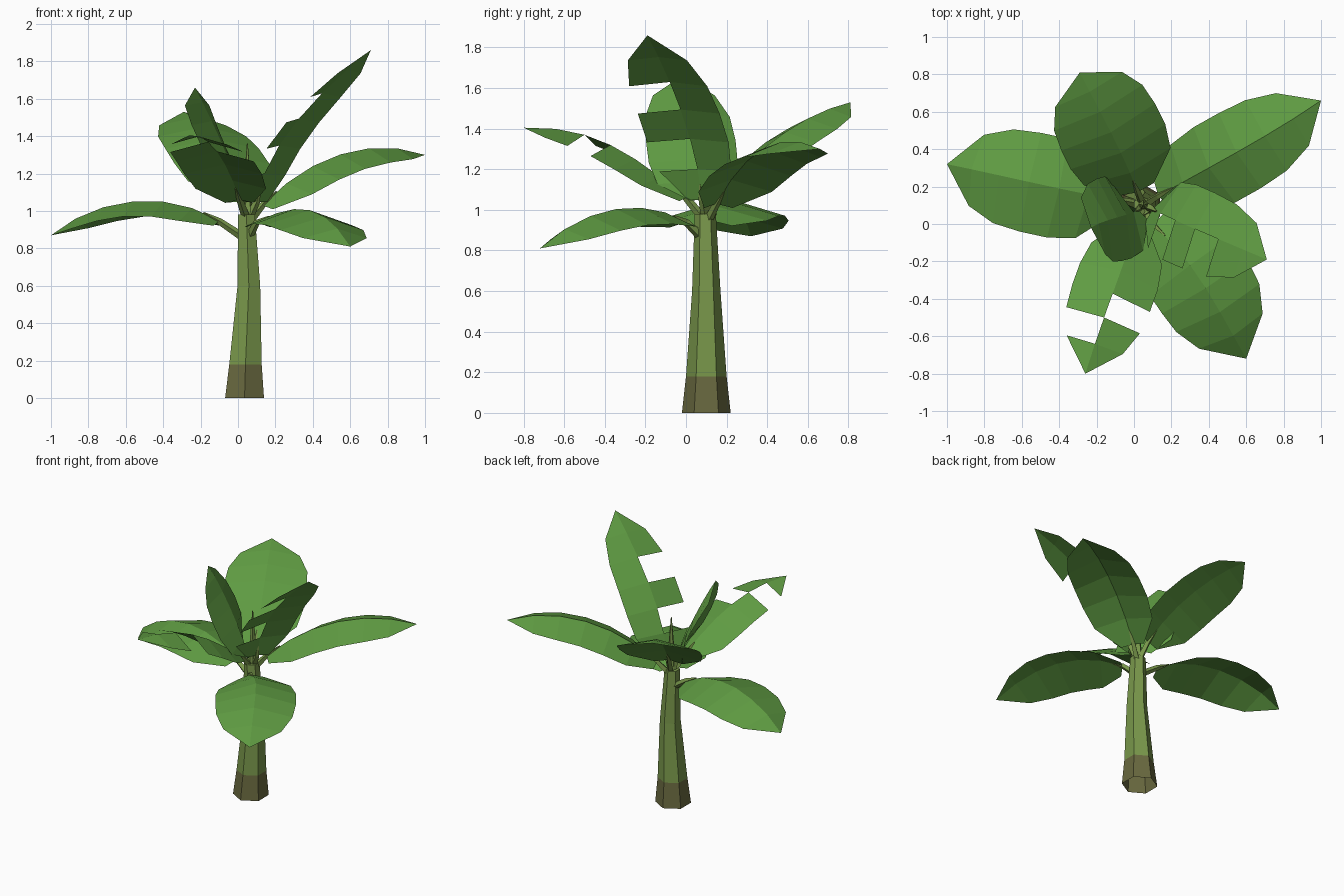
import bpy, bmesh, math
from mathutils import Vector

old = bpy.data.objects.get("Cube")
if old:
    bpy.data.objects.remove(old, do_unlink=True)


def material(name, rgb):
    mat = bpy.data.materials.new(name)
    mat.use_nodes = True
    mat.diffuse_color = (*rgb, 1)
    mat.node_tree.nodes["Principled BSDF"].inputs["Base Color"].default_value = (*rgb, 1)
    return mat


LEAF = material("leaf green", (0.115, 0.33, 0.055))
STEM = material("stem green", (0.19, 0.31, 0.07))
BARK = material("bark brown", (0.14, 0.14, 0.05))


def add_object(name, bm, *mats):
    mesh = bpy.data.meshes.new(name)
    bm.to_mesh(mesh)
    bm.free()
    for mat in mats:
        mesh.materials.append(mat)
    obj = bpy.data.objects.new(name, mesh)
    bpy.context.collection.objects.link(obj)
    return obj


def tube(name, rings, sides, mats, cap_end=True, split=None):
    """Loft polygon rings of (centre, radius); faces above split use the second material."""
    bm = bmesh.new()
    loops = []
    axis = (Vector(rings[-1][0]) - Vector(rings[0][0])).normalized()
    turn = Vector((0, 0, 1)).rotation_difference(axis) if split is None else None
    for centre, radius in rings:
        loop = []
        for i in range(sides):
            a = math.pi / 2 + math.tau * i / sides
            offset = Vector((math.cos(a), math.sin(a), 0)) * radius
            if turn:
                offset.rotate(turn)
            loop.append(bm.verts.new(Vector(centre) + offset))
        loops.append(loop)
    for lower, upper in zip(loops, loops[1:]):
        for i in range(sides):
            j = (i + 1) % sides
            face = bm.faces.new((lower[i], lower[j], upper[j], upper[i]))
            if split is not None and face.calc_center_median().z > split:
                face.material_index = 1
    if cap_end:
        cap = bm.faces.new(loops[-1])
        cap.material_index = len(mats) - 1
    return add_object(name, bm, *mats)


def through(points, t):
    """Cubic passing through four evenly timed points."""
    total = Vector((0, 0, 0))
    for i, p in enumerate(points):
        weight = 1.0
        for j in range(4):
            if j != i:
                weight *= (3 * t - j) / (i - j)
        total += Vector(p) * weight
    return total


OUTLINE = (0.35, 0.9, 1, 1, 0.95, 0.72, 0)


def leaf(name, points, width, droop, torn=()):
    """Folded blade along a midrib; torn lists the missing (side, segment) pieces."""
    bm = bmesh.new()
    rows = []
    last = len(OUTLINE) - 1
    for k, w in enumerate(OUTLINE):
        t = k / last
        mid = through(points, t)
        tangent = (through(points, t + 0.01) - through(points, t - 0.01)).normalized()
        side = Vector((-tangent.y, tangent.x, 0)).normalized()
        down = -tangent.cross(side) * droop * w
        rows.append({s: bm.verts.new(mid + side * s * width * w + down * abs(s))
                     for s in (-1, 0, 1)})
    for k, (a, b) in enumerate(zip(rows, rows[1:])):
        for s in (1, -1):
            if (s, k) in torn:
                continue
            quad = (a[0], b[0], b[s], a[s])
            bm.faces.new(quad if s > 0 else quad[::-1])
    bmesh.ops.delete(bm, geom=[v for v in bm.verts if not v.link_faces], context="VERTS")
    bmesh.ops.remove_doubles(bm, verts=bm.verts, dist=0.0005)
    add_object(name, bm, LEAF)
    # Stalk joining the blade to the trunk
    base = Vector(points[0])
    start = Vector((0.05, 0.1, min(base.z - 0.1, 0.94)))
    tube(name + "_stalk", [(start, 0.024), (base, 0.018), (through(points, 0.1), 0.004)],
         4, [STEM])


# Trunk with a brown foot and an open underside
tube("trunk", [((0.035, 0.1, 0), 0.12), ((0.04, 0.1, 0.18), 0.1),
               ((0.058, 0.1, 0.6), 0.07), ((0.045, 0.095, 0.98), 0.052)],
     6, [BARK, STEM], split=0.18)

# Rolled young shoot
tube("young_shoot", [((0.05, 0.1, 0.95), 0.03), ((0.05, 0.1, 1.15), 0.02),
                     ((0.05, 0.1, 1.36), 0.003)], 5, [STEM])

# Leaves, whole and torn
leaf("right_low_leaf", [(-0.1, 0.13, 0.945), (-0.4, 0.19, 1.05),
                        (-0.72, 0.26, 1.02), (-1, 0.32, 0.87)], 0.27, 0.08)
leaf("back_leaf", [(0.02, 0.17, 1.08), (-0.07, 0.38, 1.3),
                   (-0.18, 0.6, 1.45), (-0.29, 0.81, 1.53)], 0.28, 0.06)
leaf("left_back_leaf", [(0.13, 0.15, 1.03), (0.4, 0.3, 1.24),
                        (0.7, 0.47, 1.335), (1, 0.66, 1.3)], 0.23, 0.08)
leaf("front_torn_leaf", [(0.01, 0, 1.06), (-0.07, -0.25, 1.25),
                         (-0.16, -0.5, 1.37), (-0.26, -0.8, 1.405)], 0.22, 0.06,
     torn={(1, 3), (-1, 4)})
leaf("left_front_leaf", [(0.1, 0, 0.94), (0.3, -0.22, 1.01),
                         (0.46, -0.47, 0.97), (0.6, -0.72, 0.81)], 0.27, 0.08)
leaf("left_torn_leaf", [(0.1, 0.08, 1.05), (0.22, 0.02, 1.35),
                        (0.45, -0.08, 1.63), (0.71, -0.19, 1.86)], 0.22, 0.03,
     torn={(-1, 1), (-1, 3)})
leaf("upright_leaf", [(0.02, 0.08, 1.05), (-0.04, 0.05, 1.25),
                      (-0.14, 0.02, 1.48), (-0.23, -0.02, 1.66)], 0.23, 0.05)
